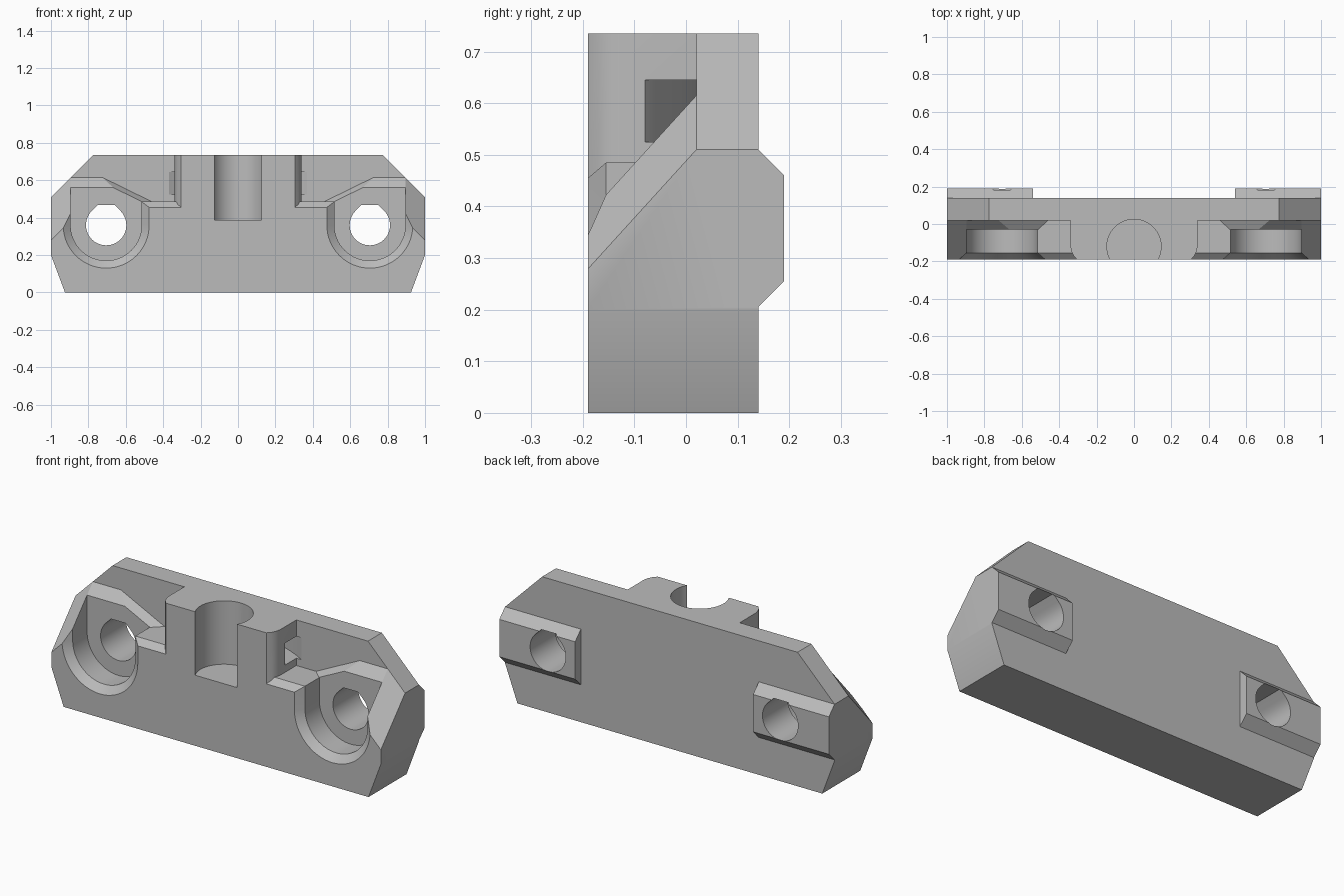
import bpy, bmesh
from math import sin, cos, pi, sqrt, radians
from mathutils import Vector

cube = bpy.data.objects.get("Cube")
if cube:
    bpy.data.objects.remove(cube, do_unlink=True)

grey = bpy.data.materials.new("plain grey")
grey.use_nodes = True
grey.diffuse_color = (0.5, 0.5, 0.5, 1)
grey.node_tree.nodes["Principled BSDF"].inputs["Base Color"].default_value = (0.5, 0.5, 0.5, 1)

FRONT, BACK, WALL = -0.19, 0.14, 0.02
EYE_X, EYE_Z = 0.705, 0.36


def loft(name, rings, side=1, planes=()):
    """Solid skinned through matching rings, trimmed by (point, normal) planes."""
    bm = bmesh.new()
    loops = [[bm.verts.new((side * x, y, z)) for x, y, z in ring] for ring in rings]
    for a, b in zip(loops, loops[1:]):
        for i in range(len(a)):
            j = (i + 1) % len(a)
            bm.faces.new((a[i], a[j], b[j], b[i]))
    bm.faces.new(loops[0])
    bm.faces.new(loops[-1])
    for co, no in planes:
        co, no = Vector(co), Vector(no)
        co.x *= side
        no.x *= side
        geom = bm.verts[:] + bm.edges[:] + bm.faces[:]
        bmesh.ops.bisect_plane(bm, geom=geom, plane_co=co, plane_no=no, clear_outer=True)
        bmesh.ops.holes_fill(bm, edges=[e for e in bm.edges if e.is_boundary])
    bmesh.ops.recalc_face_normals(bm, faces=bm.faces)
    mesh = bpy.data.meshes.new(name)
    bm.to_mesh(mesh)
    bm.free()
    mesh.materials.append(grey)
    ob = bpy.data.objects.new(name, mesh)
    bpy.context.collection.objects.link(ob)
    return ob


def prism(name, outline, axis, lo, hi, side=1, planes=()):
    """Extrude a 2D outline along x, y or z."""
    def place(p, t):
        p = list(p)
        p.insert("xyz".index(axis), t)
        return p
    return loft(name, [[place(p, t) for p in outline] for t in (lo, hi)], side, planes)


def combine(target, tool, operation="DIFFERENCE"):
    mod = target.modifiers.new("shape", "BOOLEAN")
    mod.operation, mod.solver, mod.object = operation, "EXACT", tool
    bpy.context.view_layer.objects.active = target
    bpy.ops.object.modifier_apply(modifier=mod.name)
    bpy.data.objects.remove(tool, do_unlink=True)


def arc(cx, cy, r, start, end, n):
    angles = [radians(start + (end - start) * i / n) for i in range(n + 1)]
    return [(cx + r * cos(a), cy + r * sin(a)) for a in angles]


def mirrored(half):
    return half + [(-x, z) for x, z in reversed(half)]


# Main plate
plate = prism("mounting_block",
              mirrored([(0.925, 0), (1, 0.2), (1, 0.51), (0.775, 0.735)]),
              "y", FRONT, BACK)

for side in (1, -1):
    # Bevelled key on the back
    key = [(0.1, 0.205), (BACK, 0.205), (0.19, 0.255), (0.19, 0.46), (BACK, 0.51), (0.1, 0.51)]
    combine(plate, prism("back_key", key, "x", 0.54, 1, side), "UNION")

    # Front notch beside the tower, leaving a sloped shoulder and a low step
    notch = prism("notch", [(0.34, WALL), (0.34, -0.12), (0.335, -0.145), (0.323, -0.17),
                            (0.305, FRONT), (0.29, -0.205), (0.29, -0.3), (1.1, -0.3), (1.1, WALL)],
                  "z", 0.01, 1, side)
    shoulder = prism("shoulder", [(0.2, -0.1), (1.2, -0.1), (1.2, 1.2), (0.2, 1.2)],
                     "y", -0.4, 0.2, side,
                     [((0.8, WALL, 0.615), (0, -1.1, 1)),
                      ((1, WALL, 0.51), (1, -1.1, 1)),
                      ((0.725, WALL, 0.615), (-0.49, -0.52, 1))])
    step = prism("step", [(0.1, 0.485), (-0.155, 0.485), (-0.4, 0.275), (-0.4, -0.2), (0.1, -0.2)],
                 "x", 0.1, 0.515, side)
    combine(notch, shoulder)
    combine(notch, step)
    combine(plate, notch)

    # U-shaped pocket with a flared rim
    def pocket_ring(r, y):
        u = arc(EYE_X, EYE_Z, r, 180, 360, 32)
        u = [(EYE_X - r, 0.9)] + u + [(EYE_X + r, 0.9)]
        return [(x, y, z) for x, z in u]
    combine(plate, loft("pocket", [pocket_ring(0.19, -0.03), pocket_ring(0.19, -0.155),
                                   pocket_ring(0.27, -0.225)], side))

    # Through hole: round below, faceted flat top
    r = 0.108
    flat = r * (sqrt(2) - 1)
    hole = arc(EYE_X, EYE_Z, r, 135, 405, 36)
    hole += [(EYE_X + flat, EYE_Z + r), (EYE_X - flat, EYE_Z + r)]
    combine(plate, prism("through_hole", hole, "y", -0.1, 0.3, side))

# Central socket, open at the top and front
combine(plate, prism("socket", arc(0, -0.12, 0.145, 0, 354.375, 63), "z", 0.387, 1))

# Curved tie channel behind the socket
channel = arc(0, -0.58, 0.605, 45, 135, 48) + arc(0, -0.58, 0.705, 135, 45, 48)
combine(plate, prism("tie_channel", channel, "z", 0.525, 0.645))

bpy.ops.object.select_all(action="DESELECT")
plate.select_set(True)
bpy.context.view_layer.objects.active = plate
bpy.ops.object.shade_smooth_by_angle(angle=radians(30))
